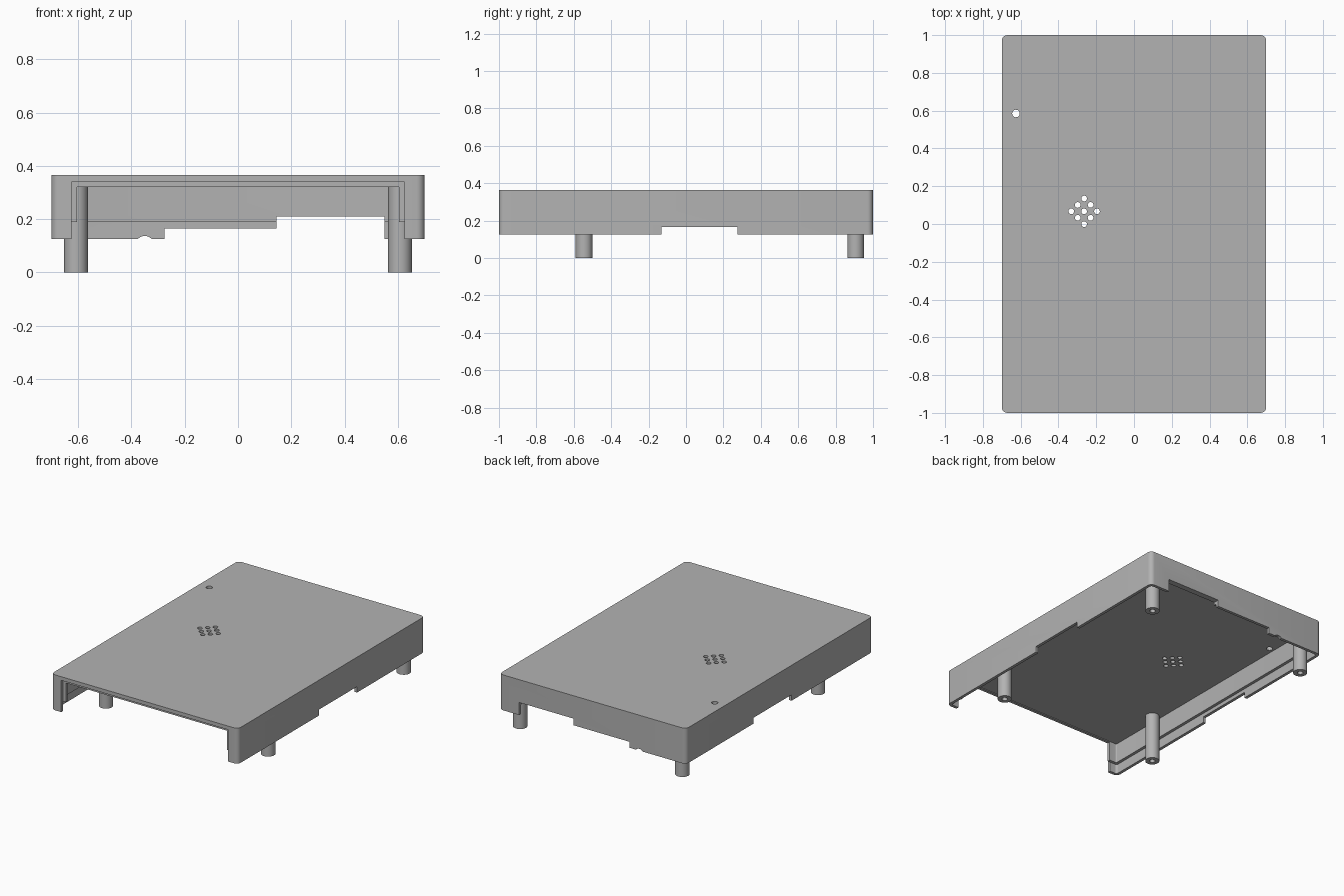
import bpy
import bmesh
from math import radians
from mathutils import Matrix

if "Cube" in bpy.data.objects:
    bpy.data.objects.remove(bpy.data.objects["Cube"], do_unlink=True)

BOTTOM, LIP, CEILING, TOP = 0.125, 0.19, 0.325, 0.365
HALF_X, HALF_Y, LAYER = 0.7, 1.0, 0.02

grey = bpy.data.materials.new("plain grey")
grey.use_nodes = True
colour = (0.45, 0.45, 0.45, 1)
grey.diffuse_color = colour
grey.node_tree.nodes["Principled BSDF"].inputs["Base Color"].default_value = colour


def finish(name, bm):
    mesh = bpy.data.meshes.new(name)
    bm.to_mesh(mesh)
    bm.free()
    mesh.materials.append(grey)
    obj = bpy.data.objects.new(name, mesh)
    bpy.context.collection.objects.link(obj)
    return obj


def box(name, x0, x1, y0, y1, z0, z1, corner=0):
    """Box between limits, with optional rounded upright edges."""
    bm = bmesh.new()
    bmesh.ops.create_cube(bm, size=1)
    bmesh.ops.scale(bm, vec=(x1 - x0, y1 - y0, z1 - z0), verts=bm.verts)
    bmesh.ops.translate(bm, vec=((x0 + x1) / 2, (y0 + y1) / 2, (z0 + z1) / 2), verts=bm.verts)
    if corner:
        upright = [e for e in bm.edges if abs(e.verts[0].co.z - e.verts[1].co.z) > 0.01]
        bmesh.ops.bevel(bm, geom=upright, offset=corner, segments=6, profile=0.5, affect='EDGES')
    return finish(name, bm)


def cylinder(name, centre, radius, depth, sides=24, along_y=False):
    bm = bmesh.new()
    bmesh.ops.create_cone(bm, cap_ends=True, segments=sides, radius1=radius, radius2=radius, depth=depth)
    if along_y:
        bmesh.ops.rotate(bm, verts=bm.verts, matrix=Matrix.Rotation(radians(90), 3, 'X'))
    bmesh.ops.translate(bm, vec=centre, verts=bm.verts)
    return finish(name, bm)


def cut(target, cutter):
    bpy.context.view_layer.objects.active = target
    mod = target.modifiers.new("cut", 'BOOLEAN')
    mod.operation = 'DIFFERENCE'
    mod.solver = 'EXACT'
    mod.object = cutter
    bpy.ops.object.modifier_apply(modifier=mod.name)
    bpy.data.objects.remove(cutter, do_unlink=True)


def smooth(obj):
    bpy.ops.object.select_all(action='DESELECT')
    obj.select_set(True)
    bpy.context.view_layer.objects.active = obj
    bpy.ops.object.shade_smooth_by_angle(angle=radians(30))


# Cover: rounded slab, hollowed, with a stepped inner lip
cover = box("cover", -HALF_X, HALF_X, -HALF_Y, HALF_Y, BOTTOM, TOP, 0.03)
for inset, height, corner in ((2 * LAYER, CEILING, 0.008), (LAYER, LIP, 0.015)):
    x, y = HALF_X - inset, HALF_Y - inset
    cut(cover, box("hollow", -x, x, -y, y, 0, height, corner))

# Front opening, narrower in the inner layer
for half, height, depth in ((0.605, 0.32, 0.06), (0.625, 0.34, LAYER)):
    cut(cover, box("opening", -half, half, -1.1, -HALF_Y + depth, 0, height))

# Notches along the side and back rims
cut(cover, box("side_notch", -0.8, 0.8, -0.13, 0.275, 0, 0.165))
cut(cover, box("back_notch", -0.275, 0.2, 0.9, 1.1, 0, 0.165))
cut(cover, box("tall_back_notch", 0.145, 0.55, 0.9, 1.1, 0, 0.21))
cut(cover, cylinder("cable_notch", (-0.35, 1, 0.102), 0.035, 0.2, 32, True))

# Diamond of sound holes and one indicator hole
for i in (-1, 0, 1):
    for j in (-1, 0, 1):
        place = (-0.264 + (i - j) * 0.034, 0.067 + (i + j) * 0.034, TOP)
        cut(cover, cylinder("sound_hole", place, 0.015, 0.2))
cut(cover, cylinder("indicator_hole", (-0.625, 0.585, TOP), 0.02, 0.2))
smooth(cover)

# Hollow mounting posts
for side, x in (("right", -0.608), ("left", 0.608)):
    for end, y in (("front", -0.545), ("back", 0.907)):
        height = CEILING + 0.005
        post = cylinder(f"{end}_{side}_post", (x, y, height / 2), 0.0445, height, 32)
        cut(post, cylinder("screw_hole", (x, y, 0.1), 0.018, 0.4))
        smooth(post)
